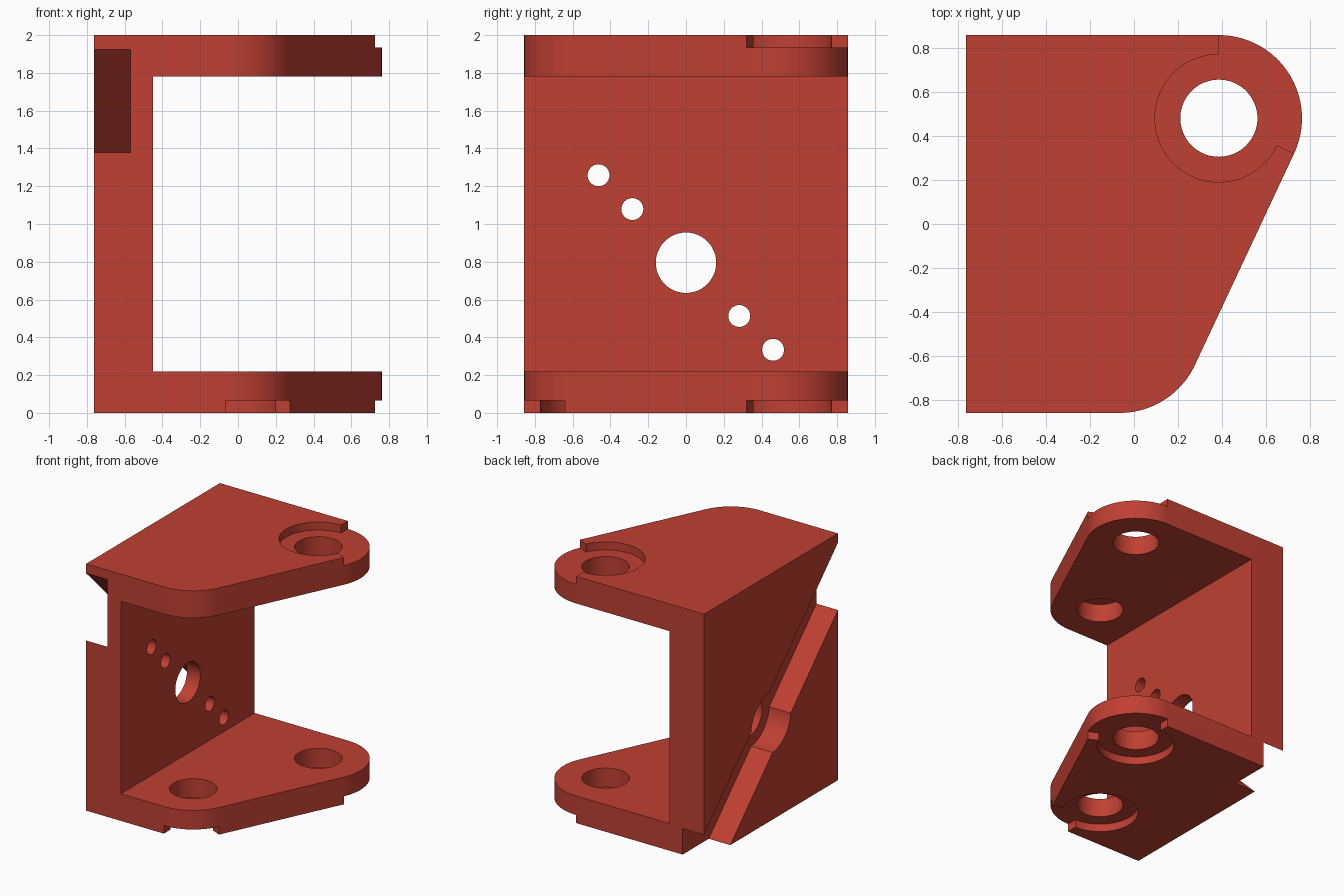
import bpy, bmesh, math
from mathutils import Vector

if "Cube" in bpy.data.objects:
    bpy.data.objects.remove(bpy.data.objects["Cube"])

R = 0.377                      # corner radius of the plates
C1 = (0.385, 0.48)             # rear pivot centre
C2 = (-0.065, -0.48)           # front pivot centre
TAN = math.atan2(C1[1] - C2[1], C1[0] - C2[0]) - math.pi / 2   # slanted edge normal

red = bpy.data.materials.new("red")
red.diffuse_color = (0.53, 0.051, 0.032, 1)
red.use_nodes = True
red.node_tree.nodes["Principled BSDF"].inputs["Base Color"].default_value = red.diffuse_color


def arc(c, r, a0, a1, n):
    return [(c[0] + r * math.cos(a0 + (a1 - a0) * i / n),
             c[1] + r * math.sin(a0 + (a1 - a0) * i / n)) for i in range(n + 1)]


def circle(c, r, n=64):
    return arc(c, r, 0, math.tau, n)[:-1]


def prism(name, outline, lo, hi, axis="z"):
    """Extrude an outline along z (points are x, y) or x (points are y, z)."""
    bm = bmesh.new()
    place = (lambda p: (p[0], p[1], lo)) if axis == "z" else (lambda p: (lo, p[0], p[1]))
    face = bm.faces.new([bm.verts.new(place(p)) for p in outline])
    ext = bmesh.ops.extrude_face_region(bm, geom=[face])
    step = Vector((0, 0, hi - lo)) if axis == "z" else Vector((hi - lo, 0, 0))
    bmesh.ops.translate(bm, vec=step,
                        verts=[v for v in ext["geom"] if isinstance(v, bmesh.types.BMVert)])
    bmesh.ops.recalc_face_normals(bm, faces=bm.faces)
    me = bpy.data.meshes.new(name)
    bm.to_mesh(me)
    bm.free()
    me.materials.append(red)
    ob = bpy.data.objects.new(name, me)
    bpy.context.collection.objects.link(ob)
    return ob


def cut(body, cutter):
    mod = body.modifiers.new("cut", "BOOLEAN")
    mod.operation = "DIFFERENCE"
    mod.solver = "EXACT"
    mod.object = cutter
    bpy.context.view_layer.objects.active = body
    bpy.ops.object.modifier_apply(modifier=mod.name)
    bpy.data.objects.remove(cutter)


def recess(c, a0, a1):
    """Round seat that opens out to the plate edge between two angles."""
    return arc(c, 0.55, a0, a1, 16) + arc(c, 0.29, a1, a0 + math.tau, 48)


# Bracket body: plan outline extruded to full height
plan = ([(-0.7625, 0.857), (-0.7625, -0.857)]
        + arc(C2, R, -math.pi / 2, TAN, 20)
        + arc(C1, R, TAN, math.pi / 2, 32))
bracket = prism("bracket", plan, 0, 2)

# Opening between the upper and lower plates
cut(bracket, prism("opening", [(-0.45, -1), (1, -1), (1, 1), (-0.45, 1)], 0.22, 1.78))

# Pivot holes: rear goes right through, front is blind in the upper plate
cut(bracket, prism("rear_pivot_hole", circle(C1, 0.175), -0.5, 2.5))
cut(bracket, prism("front_pivot_hole", circle(C2, 0.175), -0.5, 1.93))

# Round seats around the pivots
cut(bracket, prism("top_seat", recess(C1, TAN, math.pi / 2), 1.935, 2.3))
cut(bracket, prism("bottom_rear_seat", recess(C1, TAN, math.pi / 2), -0.3, 0.065))
cut(bracket, prism("bottom_front_seat", recess(C2, -math.pi / 2, TAN), -0.3, 0.065))

# Diagonal slot on the outer wall, widened around the centre hole
HW, BULGE, MID = 0.193, 0.253, 0.795
a = math.asin(HW / BULGE)
slot = ([(-2, -HW)] + arc((0, 0), BULGE, math.pi + a, math.tau - a, 16)
        + [(2, -HW), (2, HW)] + arc((0, 0), BULGE, a, math.pi - a, 16) + [(-2, HW)])
s = math.sqrt(0.5)
slot = [((u + v) * s, MID + (v - u) * s) for u, v in slot]
cut(bracket, prism("slot", slot, -1.2, -0.57, "x"))

# Bore and four screw holes along the slot
for d, r in ((-0.463, 0.058), (-0.284, 0.058), (0, 0.16), (0.282, 0.058), (0.461, 0.058)):
    cut(bracket, prism("wall_hole", circle((d, MID - d), r, 48), -1.2, 0, "x"))

# Smooth round walls, sharp edges
bpy.ops.object.select_all(action="DESELECT")
bracket.select_set(True)
bpy.context.view_layer.objects.active = bracket
bpy.ops.object.shade_smooth_by_angle(angle=math.radians(20))
